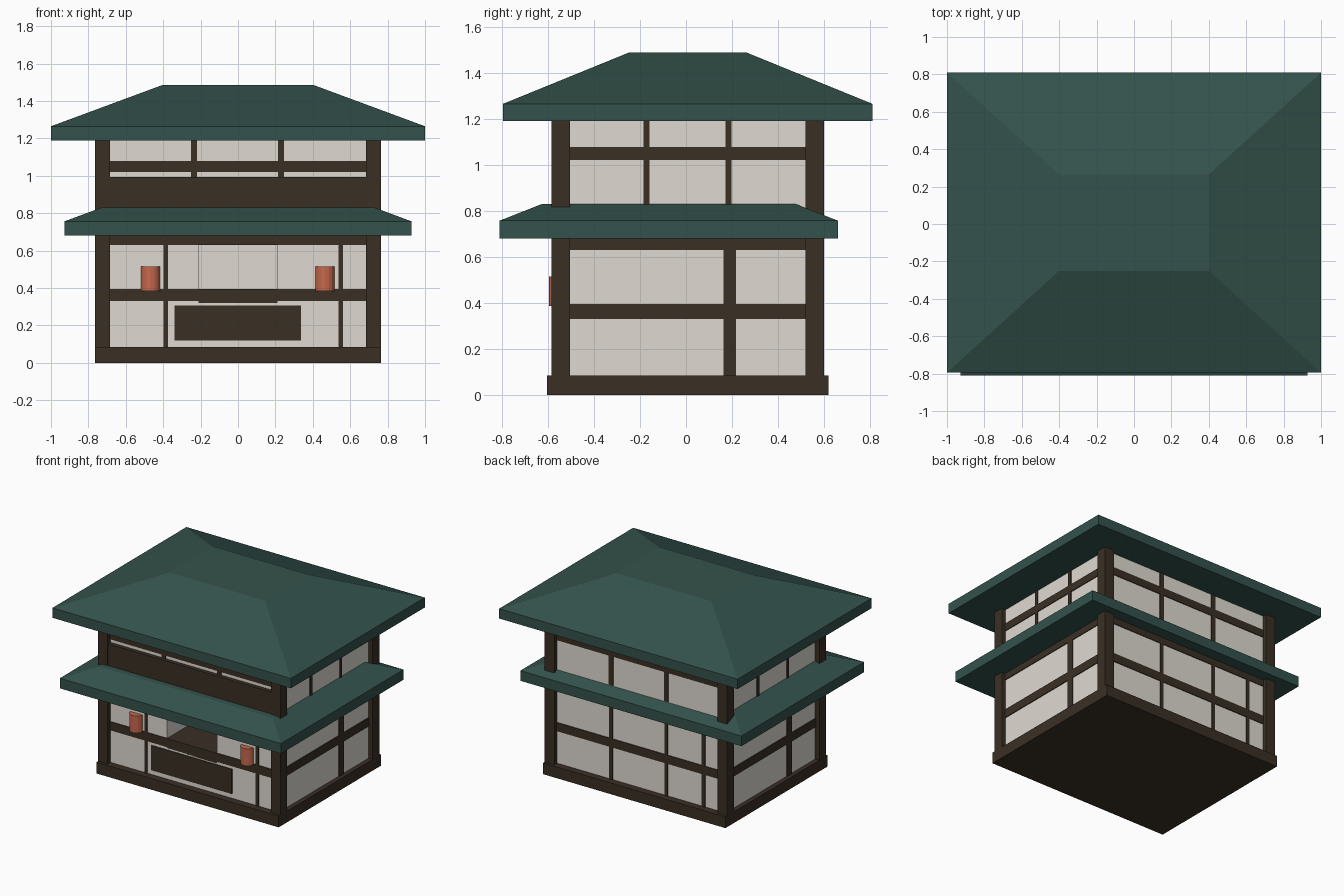
import bpy, bmesh

if "Cube" in bpy.data.objects:
    bpy.data.objects.remove(bpy.data.objects["Cube"])


def material(name, rgb):
    m = bpy.data.materials.new(name)
    m.diffuse_color = (*rgb, 1)
    m.use_nodes = True
    m.node_tree.nodes["Principled BSDF"].inputs["Base Color"].default_value = m.diffuse_color
    return m


WOOD = material("dark wood", (0.042, 0.028, 0.018))
PLASTER = material("pale plaster", (0.74, 0.70, 0.64))
TILE = material("green roof", (0.034, 0.084, 0.072))
PAPER = material("red lantern paper", (0.56, 0.14, 0.075))


def finish(bm, name, mat):
    bmesh.ops.recalc_face_normals(bm, faces=bm.faces)
    me = bpy.data.meshes.new(name)
    bm.to_mesh(me)
    bm.free()
    me.materials.append(mat)
    ob = bpy.data.objects.new(name, me)
    bpy.context.collection.objects.link(ob)
    return ob


def box(name, x0, x1, y0, y1, z0, z1, mat):
    bm = bmesh.new()
    bmesh.ops.create_cube(bm, size=1)
    for v in bm.verts:
        v.co = (x1 if v.co.x > 0 else x0,
                y1 if v.co.y > 0 else y0,
                z1 if v.co.z > 0 else z0)
    return finish(bm, name, mat)


def roof(name, rings):
    # stacked rectangles: x half width, y front, y back, z
    bm = bmesh.new()
    loops = [[bm.verts.new(p) for p in ((-x, a, z), (x, a, z), (x, b, z), (-x, b, z))]
             for x, a, b, z in rings]
    bm.faces.new(loops[0])
    bm.faces.new(loops[-1])
    for lo, hi in zip(loops, loops[1:]):
        for i in range(4):
            j = (i + 1) % 4
            bm.faces.new((lo[i], lo[j], hi[j], hi[i]))
    return finish(bm, name, TILE)


WX, WF, WB = 0.73, -0.55, 0.567   # wall planes
P = 0.006                         # how far the timber stands proud


def front_bar(name, x0, x1, z0, z1):
    box(name, x0, x1, WF - P, WF + 0.02, z0, z1, WOOD)


def back_bar(name, x0, x1, z0, z1):
    box(name, x0, x1, WB - 0.02, WB + P, z0, z1, WOOD)


def side_bar(name, s, y0, y1, z0, z1):
    a, b = sorted((s * (WX - 0.02), s * (WX + P)))
    box(name, a, b, y0, y1, z0, z1, WOOD)


# base sill and roofs
box("base", -0.765, 0.765, -0.605, 0.62, 0, 0.085, WOOD)
roof("lower_roof", [(0.927, -0.81, 0.66, 0.68), (0.927, -0.81, 0.66, 0.757),
                    (0.73, -0.625, 0.475, 0.83)])
roof("upper_roof", [(1.0, -0.795, 0.81, 1.19), (1.0, -0.795, 0.81, 1.265),
                    (0.4, -0.25, 0.265, 1.487)])

# lower walls, with a serving opening in the front
box("lower_wall_main", -WX, WX, -0.25, WB, 0.08, 0.7, PLASTER)
for s, label in ((-1, "left"), (1, "right")):
    a, b = sorted((s * 0.21, s * WX))
    box("lower_wall_front_" + label, a, b, WF, -0.25, 0.08, 0.7, PLASTER)
box("wall_under_counter", -0.21, 0.21, WF, -0.25, 0.08, 0.32, PLASTER)
box("upper_wall", -WX, WX, WF, WB, 0.75, 1.2, PLASTER)

# corner posts on both storeys
for s, label in ((-1, "left"), (1, "right")):
    a, b = sorted((s * 0.765, s * 0.685))
    for y0, y1, end in ((-0.585, -0.505, "front"), (0.52, 0.6, "back")):
        box(f"lower_post_{end}_{label}", a, b, y0, y1, 0.08, 0.69, WOOD)
        box(f"upper_post_{end}_{label}", a, b, y0, y1, 0.75, 1.2, WOOD)

# horizontal timbers
for label, z0, z1 in (("lower_rail", 0.33, 0.395), ("lower_head", 0.63, 0.69),
                      ("upper_rail", 1.02, 1.078)):
    back_bar(label + "_back", -0.7, 0.7, z0, z1)
    front_bar(label + "_front_left", -0.7, -0.21, z0, z1)
    front_bar(label + "_front_right", 0.21, 0.7, z0, z1)
    front_bar(label + "_front_middle", -0.21, 0.21, z0, z1)
    for s in (-1, 1):
        side_bar(label + "_side", s, -0.52, 0.54, z0, z1)

# vertical timbers
for x in (-0.235, 0.23):
    front_bar("upper_front_stud", x - 0.017, x + 0.017, 0.8, 1.2)
    back_bar("upper_back_stud", x - 0.017, x + 0.017, 0.8, 1.2)
    back_bar("lower_back_stud", x - 0.013, x + 0.013, 0.08, 0.64)
back_bar("lower_back_end_stud", -0.56, -0.53, 0.08, 0.64)
for x in (-0.385, 0.55):
    front_bar("lower_front_stud", x - 0.012, x + 0.012, 0.08, 0.64)
for s in (-1, 1):
    for y in (-0.172, 0.185):
        side_bar("upper_side_stud", s, y - 0.013, y + 0.013, 0.8, 1.2)
    side_bar("lower_side_stud", s, s * 0.19 - 0.028, s * 0.19 + 0.028, 0.08, 0.64)

# front board above the lower roof, and the counter
box("upper_front_board", -0.7, 0.7, -0.58, -0.53, 0.8, 0.995, WOOD)
box("counter_front", -0.34, 0.337, -0.557, -0.5, 0.12, 0.307, WOOD)
box("counter_top", -0.21, 0.21, WF, -0.3, 0.315, 0.393, WOOD)

# hanging lanterns
for x, label in ((-0.468, "left"), (0.465, "right")):
    bm = bmesh.new()
    bmesh.ops.create_cone(bm, cap_ends=True, segments=16, radius1=0.053,
                          radius2=0.053, depth=0.13)
    bmesh.ops.translate(bm, verts=bm.verts, vec=(x, -0.543, 0.45))
    finish(bm, "lantern_" + label, PAPER)
